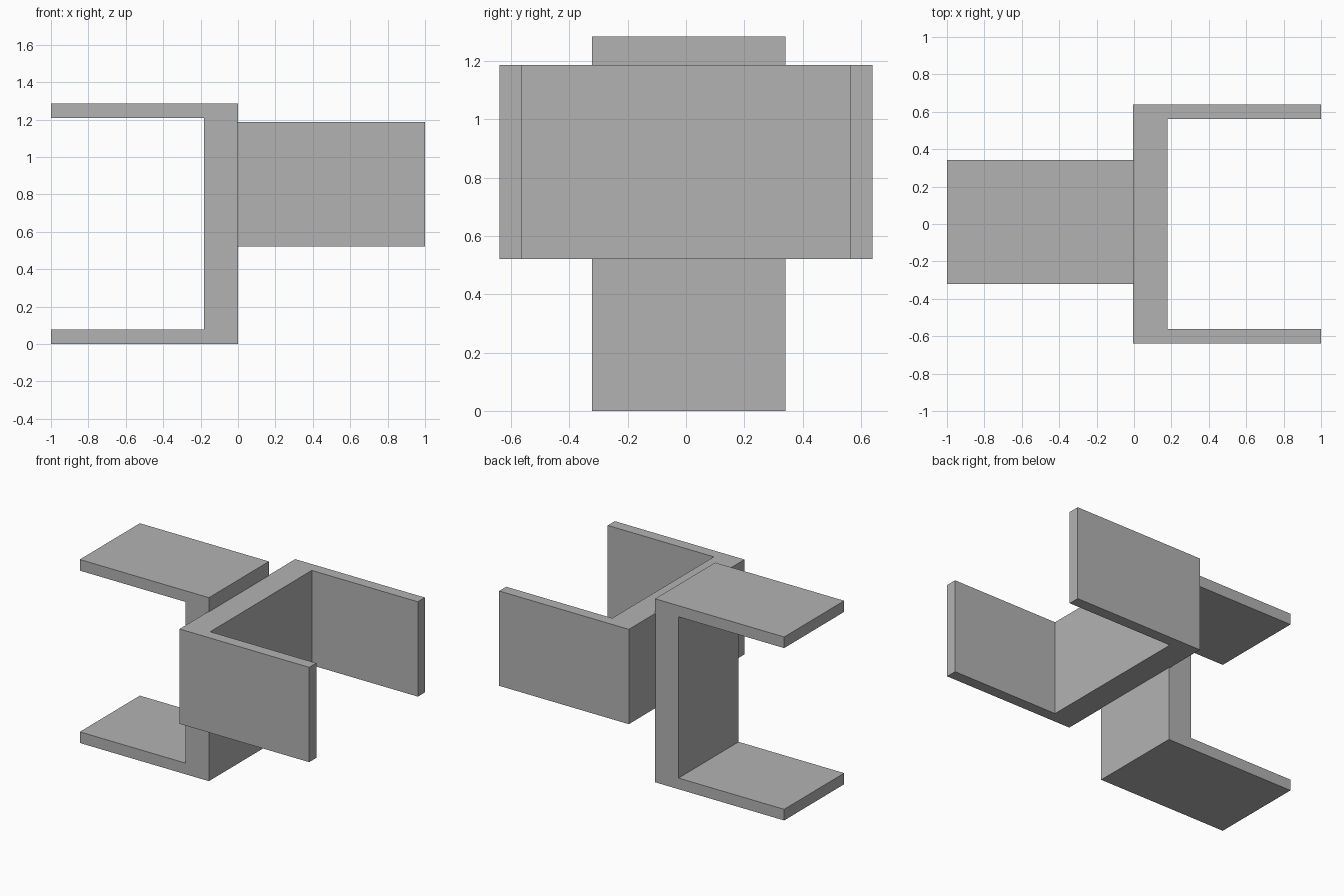
import bpy
import bmesh
from mathutils import Vector

cube = bpy.data.objects.get("Cube")
if cube:
    bpy.data.objects.remove(cube, do_unlink=True)

# Single plain grey finish
grey = bpy.data.materials.new("plain grey")
grey.use_nodes = True
colour = (0.45, 0.45, 0.45, 1)
grey.diffuse_color = colour
grey.node_tree.nodes["Principled BSDF"].inputs["Base Color"].default_value = colour


def channel(name, back, tip, web, low, high, flange, extrude, place):
    """Extrude a C profile; place maps (along, across, depth) to x, y, z."""
    profile = [(back, low), (tip, low), (tip, low + flange), (web, low + flange),
               (web, high - flange), (tip, high - flange), (tip, high), (back, high)]
    start, end = extrude
    bm = bmesh.new()
    face = bm.faces.new([bm.verts.new(place(a, b, start)) for a, b in profile])
    result = bmesh.ops.extrude_face_region(bm, geom=[face])
    moved = [v for v in result["geom"] if isinstance(v, bmesh.types.BMVert)]
    offset = Vector(place(0, 0, end)) - Vector(place(0, 0, start))
    bmesh.ops.translate(bm, verts=moved, vec=offset)
    bmesh.ops.recalc_face_normals(bm, faces=bm.faces)
    mesh = bpy.data.meshes.new(name)
    bm.to_mesh(mesh)
    bm.free()
    mesh.materials.append(grey)
    obj = bpy.data.objects.new(name, mesh)
    bpy.context.collection.objects.link(obj)
    return obj


# Upright channel opening to the right, flanges above and below
channel("upright_channel", 0, -1, -0.182, 0, 1.285, 0.078, (-0.322, 0.342),
        lambda a, b, d: (a, d, b))

# Level channel opening to the left, flanges front and back
channel("level_channel", -0.005, 1, 0.178, -0.64, 0.64, 0.078, (0.522, 1.186),
        lambda a, b, d: (a, b, d))
